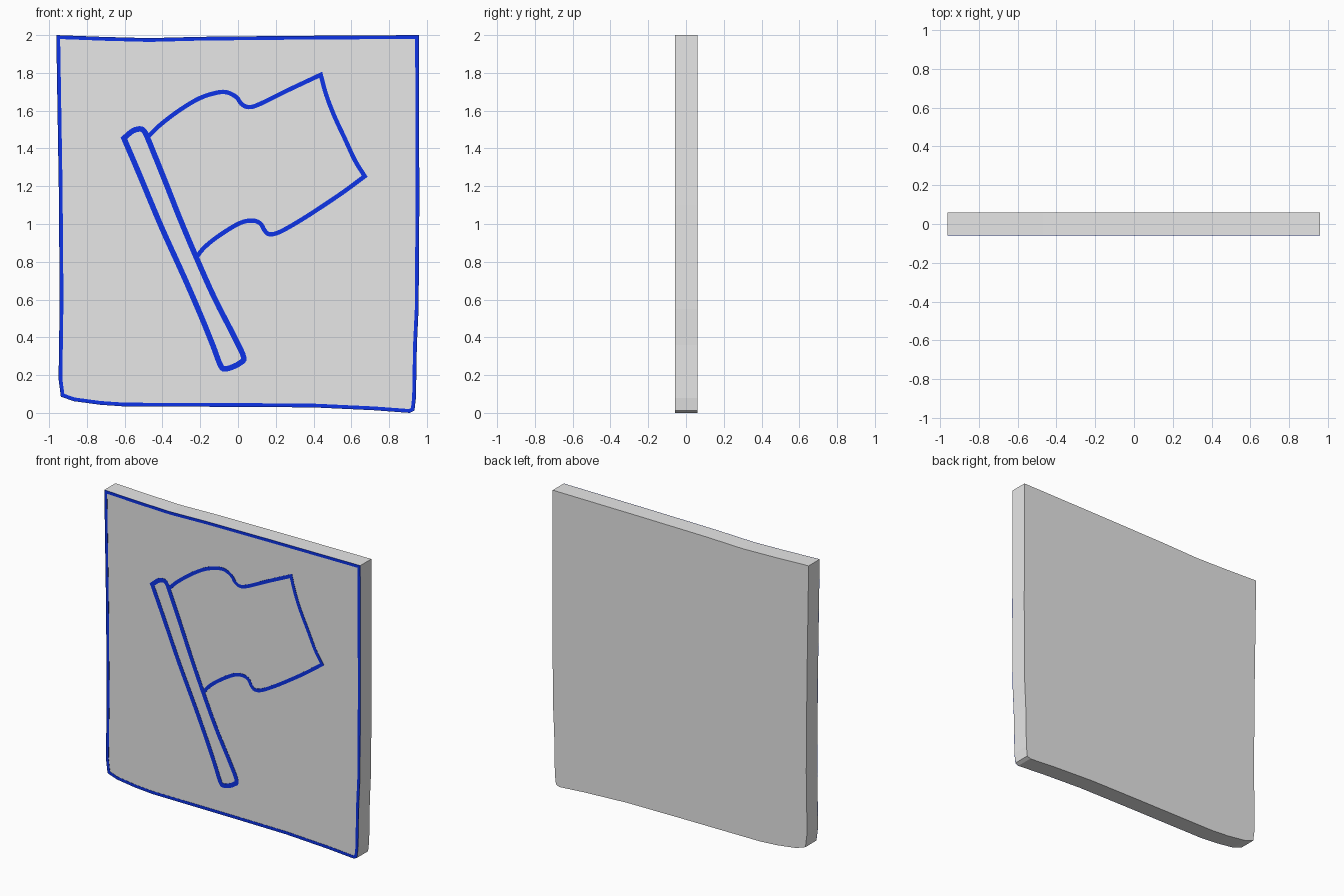
import bpy
import bmesh
from mathutils import Vector

if "Cube" in bpy.data.objects:
    bpy.data.objects.remove(bpy.data.objects["Cube"])

FRONT, BACK = -0.057, 0.06   # front and back planes of the panel
PLATE = 0.0015               # thickness of the painted lines


def make_material(name, colour):
    mat = bpy.data.materials.new(name)
    mat.diffuse_color = (*colour, 1.0)
    mat.use_nodes = True
    mat.node_tree.nodes["Principled BSDF"].inputs["Base Color"].default_value = mat.diffuse_color
    return mat


grey = make_material("light grey", (0.8, 0.8, 0.8))
blue = make_material("line blue", (0.004, 0.034, 0.8))


def finish(bm, name, mat):
    bmesh.ops.recalc_face_normals(bm, faces=bm.faces)
    mesh = bpy.data.meshes.new(name)
    bm.to_mesh(mesh)
    bm.free()
    mesh.materials.append(mat)
    obj = bpy.data.objects.new(name, mesh)
    bpy.context.collection.objects.link(obj)
    return obj


def smooth(points, steps=4):
    """Catmull-Rom curve through the points of one run."""
    p = [Vector(q) for q in points]
    p = [2 * p[0] - p[1]] + p + [2 * p[-1] - p[-2]]
    out = []
    for a, b, c, d in zip(p, p[1:], p[2:], p[3:]):
        for i in range(steps):
            t = i / steps
            out.append(0.5 * (2 * b + (c - a) * t + (2 * a - 5 * b + 4 * c - d) * t * t
                              + (3 * b - a - 3 * c + d) * t ** 3))
    out.append(p[-2])
    return out


def line_plate(name, pts, left, right, closed):
    """Thin mitred ribbon along a path in the front plane."""
    n = len(pts)
    bm = bmesh.new()
    rings = []
    for i, p in enumerate(pts):
        before = pts[i - 1] if closed or i > 0 else None
        after = pts[(i + 1) % n] if closed or i < n - 1 else None
        d1 = (p - before).normalized() if before else (after - p).normalized()
        d2 = (after - p).normalized() if after else d1
        n1, n2 = Vector((d1.y, -d1.x)), Vector((d2.y, -d2.x))
        mitre = (n1 + n2).normalized()
        mitre /= max(mitre.dot(n1), 0.5)
        l, r = p - mitre * left, p + mitre * right
        y0, y1 = FRONT + 0.0005, FRONT - PLATE
        rings.append([bm.verts.new((q.x, y, q.y))
                      for q, y in ((l, y0), (l, y1), (r, y1), (r, y0))])
    for i in range(n if closed else n - 1):
        a, b = rings[i], rings[(i + 1) % n]
        for k in range(4):
            bm.faces.new((a[k], a[(k + 1) % 4], b[(k + 1) % 4], b[k]))
    if not closed:
        bm.faces.new(rings[0])
        bm.faces.new(rings[-1])
    return finish(bm, name, blue)


# Panel: slightly irregular sheet outline, clockwise from the top left
outline = [Vector(q) for q in (
    (-0.962, 2.0), (-0.70, 1.990), (-0.47, 1.984), (-0.20, 1.991), (0.30, 1.996), (0.958, 2.0),
    (0.960, 1.10), (0.956, 0.55), (0.947, 0.36), (0.942, 0.08), (0.934, 0.012), (0.91, 0.0),
    (0.72, 0.014), (0.40, 0.029), (0.0, 0.032), (-0.60, 0.034), (-0.73, 0.043),
    (-0.87, 0.062), (-0.938, 0.086), (-0.950, 0.18), (-0.944, 0.60), (-0.949, 1.20))]
bm = bmesh.new()
face = bm.faces.new([bm.verts.new((q.x, FRONT, q.y)) for q in outline])
extruded = bmesh.ops.extrude_face_region(bm, geom=[face])
bmesh.ops.translate(bm, vec=(0, BACK - FRONT, 0),
                    verts=[v for v in extruded["geom"] if isinstance(v, bmesh.types.BMVert)])
finish(bm, "panel", grey)

# Border line just inside the panel edge
line_plate("border_line", outline, 0.0, 0.020, True)

# Flagpole outline
pole = smooth([
    (-0.604, 1.454), (-0.557, 1.493), (-0.515, 1.503), (-0.493, 1.486), (-0.474, 1.445)])[:-1]
pole += smooth([
    (-0.474, 1.445), (-0.395, 1.250), (-0.308, 1.030), (-0.219, 0.819), (-0.124, 0.607),
    (-0.018, 0.400), (0.030, 0.294), (0.010, 0.264), (-0.029, 0.243), (-0.066, 0.234),
    (-0.092, 0.250), (-0.135, 0.363), (-0.193, 0.506), (-0.282, 0.712), (-0.407, 0.988),
    (-0.520, 1.258), (-0.604, 1.454)])[:-1]
line_plate("flagpole_line", pole, 0.0145, 0.0145, True)

# Waving flag: top edge, outer edge and bottom edge meet at sharp corners
top = [(-0.478, 1.46), (-0.414, 1.523), (-0.309, 1.603), (-0.203, 1.666), (-0.108, 1.696),
       (-0.055, 1.696), (-0.008, 1.671), (0.018, 1.636), (0.055, 1.619), (0.113, 1.634),
       (0.272, 1.712), (0.438, 1.790)]
side = [(0.438, 1.790), (0.466, 1.687), (0.508, 1.576), (0.567, 1.449), (0.620, 1.335),
        (0.671, 1.253)]
bottom = [(0.671, 1.253), (0.556, 1.168), (0.430, 1.083), (0.320, 1.013), (0.219, 0.957),
          (0.166, 0.946), (0.140, 0.967), (0.119, 1.002), (0.077, 1.018), (0.008, 1.004),
          (-0.098, 0.940), (-0.177, 0.877), (-0.224, 0.819)]
flag = smooth(top)[:-1] + smooth(side)[:-1] + smooth(bottom)
line_plate("flag_line", flag, 0.0115, 0.0115, False)
